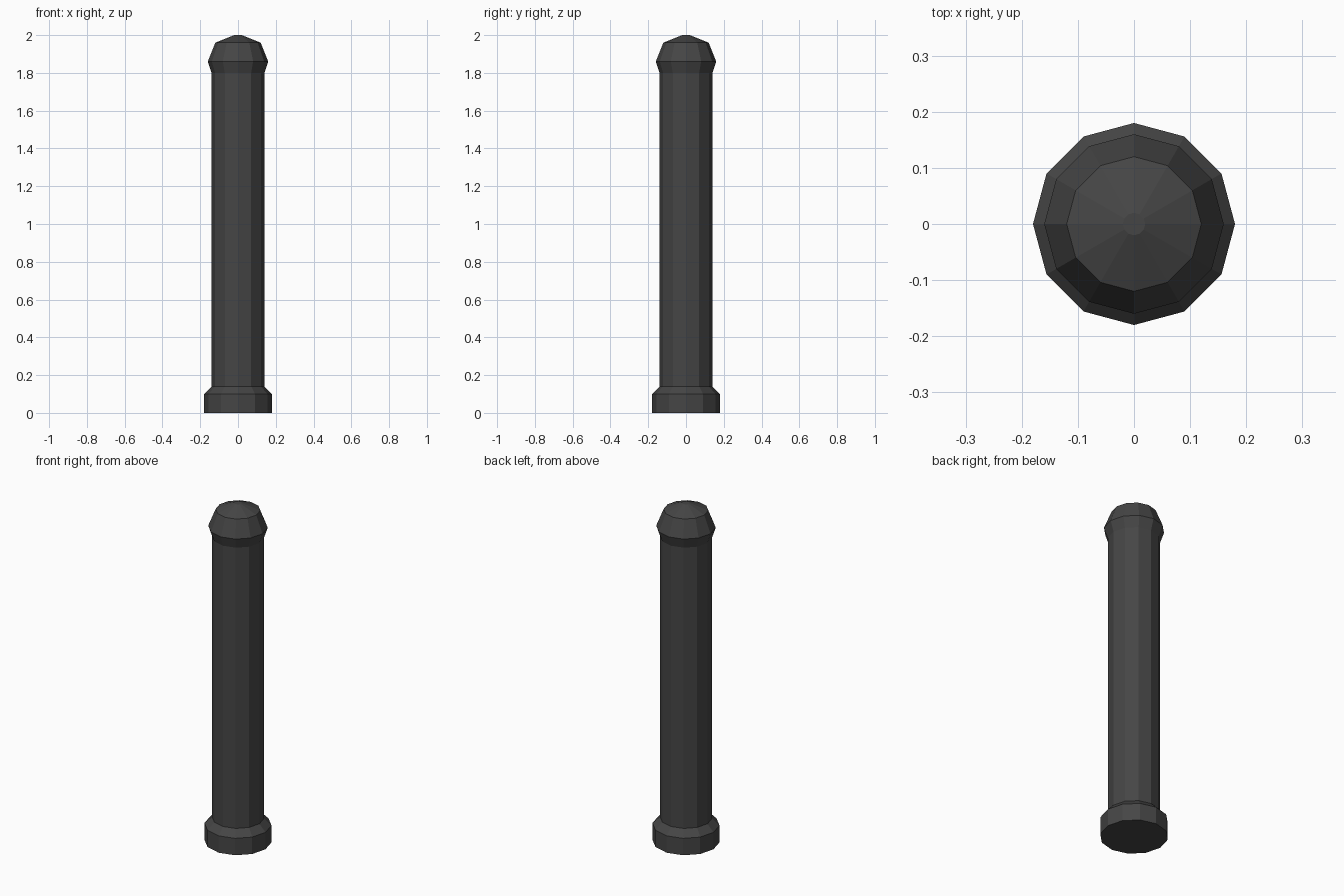
import bpy, bmesh, math

if "Cube" in bpy.data.objects:
    bpy.data.objects.remove(bpy.data.objects["Cube"])

SIDES = 12

# Dark iron finish
iron = bpy.data.materials.new("dark_iron")
iron.diffuse_color = (0.06, 0.06, 0.06, 1)
iron.use_nodes = True
iron.node_tree.nodes["Principled BSDF"].inputs["Base Color"].default_value = iron.diffuse_color


def lathe(name, profile):
    """Closed faceted solid from (radius, height) pairs, bottom to top."""
    bm = bmesh.new()
    rings = [[bm.verts.new((r * math.cos(math.tau * i / SIDES),
                            r * math.sin(math.tau * i / SIDES), z))
              for i in range(SIDES)] for r, z in profile]
    for low, high in zip(rings, rings[1:]):
        for i in range(SIDES):
            j = (i + 1) % SIDES
            bm.faces.new((low[i], low[j], high[j], high[i]))
    bm.faces.new(rings[0][::-1])
    bm.faces.new(rings[-1])
    mesh = bpy.data.meshes.new(name)
    bm.to_mesh(mesh)
    bm.free()
    mesh.materials.append(iron)
    obj = bpy.data.objects.new(name, mesh)
    bpy.context.collection.objects.link(obj)
    return obj


# Bollard: stepped foot, straight shaft, flared collar and shallow domed cap
lathe("bollard_post", [
    (0.18, 0.00), (0.18, 0.10),   # foot
    (0.14, 0.14), (0.14, 1.80),   # shaft
    (0.16, 1.86), (0.12, 1.96),   # collar
    (0.02, 2.00),                 # cap
])
